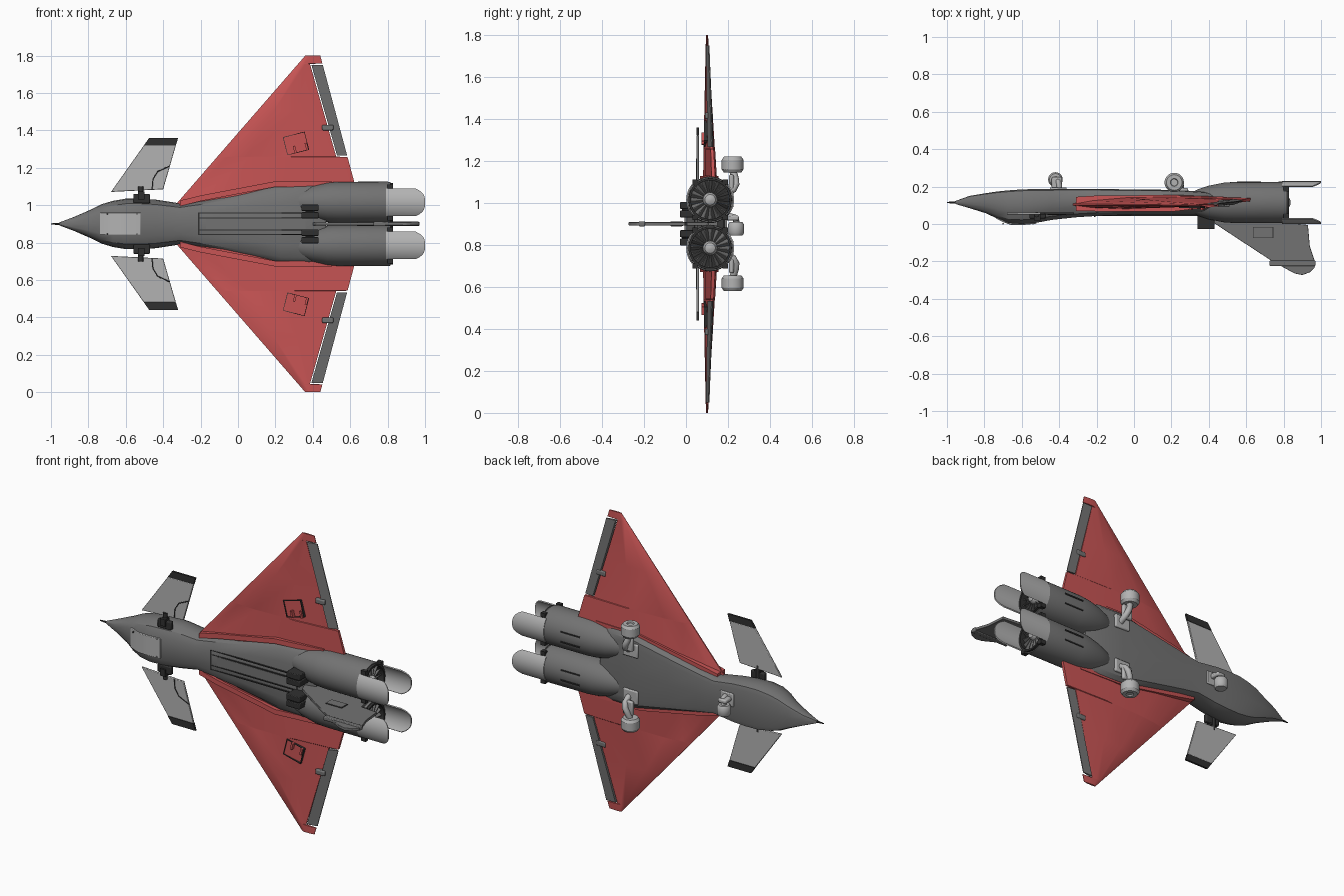
import bpy, bmesh, math
from mathutils import Vector

if "Cube" in bpy.data.objects:
    bpy.data.objects.remove(bpy.data.objects["Cube"])

def material(name, c):
    m = bpy.data.materials.new(name)
    m.diffuse_color = (*c, 1)
    m.use_nodes = True
    m.node_tree.nodes["Principled BSDF"].inputs["Base Color"].default_value = m.diffuse_color
    return m

RED = material("red_paint", (0.58, 0.09, 0.09))
MID = material("mid_grey", (0.17, 0.17, 0.17))
PALE = material("pale_grey", (0.45, 0.45, 0.45))
DARK = material("dark_grey", (0.03, 0.03, 0.03))

# Local frame: x along the body, y towards the belly, z across the span from the centre line
def loft(name, rings, mat, mirror=False, bevel=0):
    bm = bmesh.new()
    vs = [[bm.verts.new(p) for p in r] for r in rings]
    n = len(rings[0])
    for a, b in zip(vs, vs[1:]):
        for i in range(n):
            bm.faces.new((a[i], a[(i + 1) % n], b[(i + 1) % n], b[i]))
    bm.faces.new(vs[0])
    bm.faces.new(vs[-1])
    bmesh.ops.recalc_face_normals(bm, faces=bm.faces)
    me = bpy.data.meshes.new(name)
    bm.to_mesh(me)
    bm.free()
    me.materials.append(mat)
    ob = bpy.data.objects.new(name, me)
    bpy.context.collection.objects.link(ob)
    ob.location.z = 0.9
    if bevel:
        b = ob.modifiers.new("bevel", 'BEVEL')
        b.width, b.segments = bevel, 2
    if mirror:
        m = ob.modifiers.new("mirror", 'MIRROR')
        m.use_axis = (False, False, True)
        m.use_mirror_merge = False
    bpy.ops.object.select_all(action='DESELECT')
    ob.select_set(True)
    bpy.context.view_layer.objects.active = ob
    bpy.ops.object.shade_smooth_by_angle(angle=math.radians(32))
    return ob

def side_prism(name, pts, s0, s1, mat, **k):      # xy profile pushed across the span
    return loft(name, [[(x, y, s) for x, y in pts] for s in (s0, s1)], mat, **k)

def plan_slab(name, pts, y0, y1, mat, **k):       # xz outline pushed through the thickness
    return loft(name, [[(x, y, s) for x, s in pts] for y in (y0, y1)], mat, **k)

def box(name, x0, x1, y0, y1, s0, s1, mat, **k):
    return plan_slab(name, [(x0, s0), (x1, s0), (x1, s1), (x0, s1)], y0, y1, mat, **k)

def lathe(name, prof, axis, c, mat, n=32, **k):   # profile of (position along axis, radius)
    rings = []
    for t, r in prof:
        ring = []
        for i in range(n):
            a = 2 * math.pi * i / n
            u, v = r * math.cos(a), r * math.sin(a)
            ring.append((t, c[0] + u, c[1] + v) if axis == 'x' else (c[0] + u, c[1] + v, t))
        rings.append(ring)
    return loft(name, rings, mat, **k)

def tube(name, path, r, mat, n=12, **k):
    P = [Vector(p) for p in path]
    rings = []
    for i, p in enumerate(P):
        t = (P[min(i + 1, len(P) - 1)] - P[max(i - 1, 0)]).normalized()
        u = t.cross(Vector((1, 0.1, 0))).normalized()
        v = t.cross(u)
        rings.append([p + r * (u * math.cos(2 * math.pi * j / n) + v * math.sin(2 * math.pi * j / n)) for j in range(n)])
    return loft(name, rings, mat, **k)

# Fuselage: (x, half width, back y, belly y)
half = [(0, 0), (.5, 0), (.8, .12), (.96, .35), (1, .55), (.98, .8), (.88, .96), (.7, 1), (0, 1)]
ring = half + [(-a, b) for a, b in half[-2:0:-1]]
stations = [(-.955, .008, .107, .123), (-.88, .036, .085, .15), (-.79, .075, .057, .165), (-.73, .105, .028, .174),
            (-.67, .123, .005, .18), (-.6, .135, 0, .185), (-.52, .135, .007, .187), (-.44, .13, .022, .187),
            (-.31, .11, .036, .187), (-.2, .13, .043, .187), (.0, .172, .05, .185), (.23, .222, .05, .182),
            (.38, .222, .052, .172), (.47, .215, .075, .15)]
loft("fuselage", [[(x, t + b * (l - t), a * w) for a, b in ring] for x, w, t, l in stations], MID)
lathe("nose_probe", [(-1, .003), (-.94, .008)], 'x', (.115, 0), DARK, n=10)

# Cockpit cover with rivets
side_prism("cockpit_cover", [(-.74, .03), (-.7, .01), (-.66, -.004), (-.6, -.006), (-.52, .002), (-.52, .03), (-.7, .05)],
           -.06, .06, PALE, bevel=.003)
for i in range(5):
    lathe(f"rivet_{i}", [(.05, .004), (.056, .004)], 'z', (-.7 + i * .04, .001), DARK, n=8, mirror=True)

# Dorsal deck frame
for s in (.055, .03):
    box("deck_rail", -.21, .35, .042, .054, s, s + .005, DARK, mirror=True)
box("deck_end_front", -.215, -.205, .038, .055, -.06, .06, DARK)
box("deck_spine", -.2, .36, .044, .06, -.028, .028, MID)
for s in (.03, .07):
    box("dorsal_block", .34, .43, -.028, .06, s, s + .034, DARK, mirror=True, bevel=.004)
box("dorsal_block_link", .36, .41, -.02, .06, .04, .09, DARK, mirror=True)

# Wings, with a notch for the elevon
def le(s): return -.31 + .67 * (s - .13) / .77
def te(s): return .62 - .18 * (s - .23) / .67
def wing_ring(s, end):
    f = (s - .1) / .8
    th = .028 * (1 - f) + .005
    out_top, out_low = [], []
    for u, t in ((0, .12), (.08, .6), (.25, 1), (.6, .95), (1, .3)):
        x = le(s) + u * (end - le(s))
        full = (x - le(s)) / (te(s) - le(s))
        y = .1 + (.032 * full + .004) * (1 - f)
        out_top.append((x, y - th * t, s))
        out_low.append((x, y + th * t, s))
    return out_top + out_low[::-1]
def hinge(s): return .525 - .14 * (s - .36) / .495
loft("wing", [wing_ring(.1, te(.1)), wing_ring(.357, te(.357)), wing_ring(.36, hinge(.36)), wing_ring(.6, hinge(.6)),
              wing_ring(.855, hinge(.855)), wing_ring(.858, te(.858)), wing_ring(.9, te(.9))], RED, mirror=True)
loft("elevon", [[(hinge(s) + .006, y - h, s), (te(s), y + .004, s), (te(s), y + .009, s), (hinge(s) + .006, y + h, s)]
                for s, y, h in ((.366, .117, .015), (.85, .103, .008))], MID, mirror=True)
loft("elevon_actuator", [[(.45, .09, s), (.51, .09, s), (.51, .128, s), (.45, .128, s)] for s in (.5, .53)], MID,
     mirror=True, bevel=.006)
loft("wing_root_fairing", [[(x, a, s - .03), (x, a, s), (x, b, s), (x, b, s - .03)] for x, s, a, b in
     ((-.31, .125, .07, .145), (-.2, .152, .068, .152), (.2, .228, .066, .155), (.5, .23, .1, .145))], RED, mirror=True)

# Wing access panel: thin frame and two tabs
def rot(x, s):
    c, d = math.cos(-.25), math.sin(-.25)
    return (.31 + x * c + s * d, .43 - x * d + s * c)
for x0, x1, s0, s1 in ((-.06, .06, .047, .05), (-.06, .06, -.05, -.047), (-.06, -.057, -.05, .05), (.057, .06, -.05, .05)):
    plan_slab("wing_panel_edge", [rot(x0, s0), rot(x1, s0), rot(x1, s1), rot(x0, s1)], .085, .105, DARK, mirror=True)
for x in (-.02, .045):
    plan_slab("wing_panel_tab", [rot(x, -.05), rot(x + .012, -.05), rot(x + .012, -.01), rot(x, -.01)], .074, .1, RED, mirror=True)

# Canards, dark tips and pivots
plan_slab("canard", [(-.68, .17), (-.66, .172), (-.4, .185), (-.332, .42), (-.503, .42)], .05, .062, PALE, mirror=True, bevel=.003)
plan_slab("canard_tip", [(-.503, .42), (-.332, .42), (-.32, .46), (-.475, .46)], .05, .062, DARK, mirror=True)
tube("canard_seam", [(-.46, .05, .185), (-.455, .05, .24), (-.43, .05, .28), (-.365, .05, .31)], .003, DARK, n=6, mirror=True)
box("canard_pivot", -.56, -.47, .03, .058, .11, .16, DARK, mirror=True, bevel=.006)
lathe("canard_pivot_shaft", [(.1, .014), (.2, .014)], 'z', (-.52, .05), DARK, n=16, mirror=True)
box("canard_pivot_lug", -.535, -.5, .02, .06, .13, .172, DARK, mirror=True)

# Engines: shell, fan, petals
EY, ES = .115, .115
lathe("engine_shell", [(.3, .05), (.34, .07), (.4, .09), (.48, .106), (.54, .11), (.8, .111), (.815, .108), (.815, .1),
                       (.78, .098), (.78, .02)], 'x', (EY, ES), MID, n=40, mirror=True)
lathe("fan_disc", [(.778, .098), (.785, .098)], 'x', (EY, ES), DARK, mirror=True)
lathe("fan_ring", [(.79, .104), (.83, .103), (.83, .092), (.79, .092)], 'x', (EY, ES), DARK, mirror=True)
lathe("fan_hub", [(.78, .036), (.815, .034), (.83, .025), (.838, .008)], 'x', (EY, ES), PALE, n=24, mirror=True)
for i in range(16):
    rings = []
    for r in (.03, .096):
        a = 2 * math.pi * i / 16
        rings.append([(x, EY + r * math.cos(a + d), ES + r * math.sin(a + d))
                      for x, d in ((.785, -.13), (.785, -.07), (.812, .13), (.812, .07))])
    loft(f"fan_blade_{i}", rings, MID, mirror=True)
for side, name in ((-1, "upper"), (1, "lower")):
    rings = []
    for i in range(13):
        q = (i - 6) / 6
        a = q * math.radians(40)
        xe = 1 - .05 * abs(q) ** 3
        rings.append([(x, EY + side * r * math.cos(a), ES + r * math.sin(a))
                      for x, r in ((.79, .107), (xe, .107), (xe, .114), (.79, .114))])
    loft(f"{name}_nozzle_petal", rings, PALE, mirror=True)
    for s in (-.085, .085):
        box(f"{name}_petal_hinge", .8, .83, EY + side * .06, EY + side * .085, ES + s - .012, ES + s + .012, DARK, mirror=True)
for s in (.085, .145):
    box("engine_slot", .55, .68, .222, .226, s - .004 + .0, s + .004, DARK, mirror=True)

# Tail fin with bulb and panel
side_prism("tail_fin", [(.4, .06), (.42, .01), (.74, -.2), (.86, -.265), (.9, -.273), (.94, -.258), (.965, -.235), (.97, -.21),
                        (.94, -.12), (.93, -.005), (.82, .005), (.8, .11), (.45, .11)], -.008, .008, MID, bevel=.002)
box("fin_bulb", .725, .97, -.225, -.195, -.012, .012, MID, bevel=.005)
box("fin_panel", .635, .745, -.075, -.015, -.0105, .0105, DARK)
box("fin_panel_cover", .639, .741, -.071, -.019, -.012, .012, MID)

# Landing gear
def wheel(name, x, y, r, s0, s1, **k):
    b = (s1 - s0) * .2
    lathe(name, [(s0, r * .35), (s0, r * .8), (s0 + b, r), (s1 - b, r), (s1, r * .8), (s1, r * .4), (s1 - b / 2, r * .35)],
          'z', (x, y), PALE, n=28, **k)
wheel("main_wheel", .215, .222, .052, .245, .35 - .03, mirror=True)
tube("main_leg", [(.25, .165, .13), (.25, .2, .15), (.248, .225, .165), (.24, .238, .19), (.228, .235, .215), (.218, .224, .25)],
     .017, PALE, mirror=True)
box("main_leg_base", .19, .29, .172, .192, .1, .18, PALE, mirror=True, bevel=.006)
box("main_leg_brace", .2, .265, .205, .228, .15, .235, PALE, mirror=True, bevel=.008)
wheel("nose_wheel", -.42, .238, .039, -.055, .008)
tube("nose_leg", [(-.4, .17, .035), (-.4, .205, .037), (-.405, .23, .032), (-.42, .24, .01), (-.42, .24, -.01)], .015, PALE)
box("nose_leg_fork", -.44, -.385, .19, .252, .016, .04, PALE, bevel=.008)
box("nose_leg_base", -.45, -.36, .178, .196, -.02, .06, PALE, bevel=.005)
